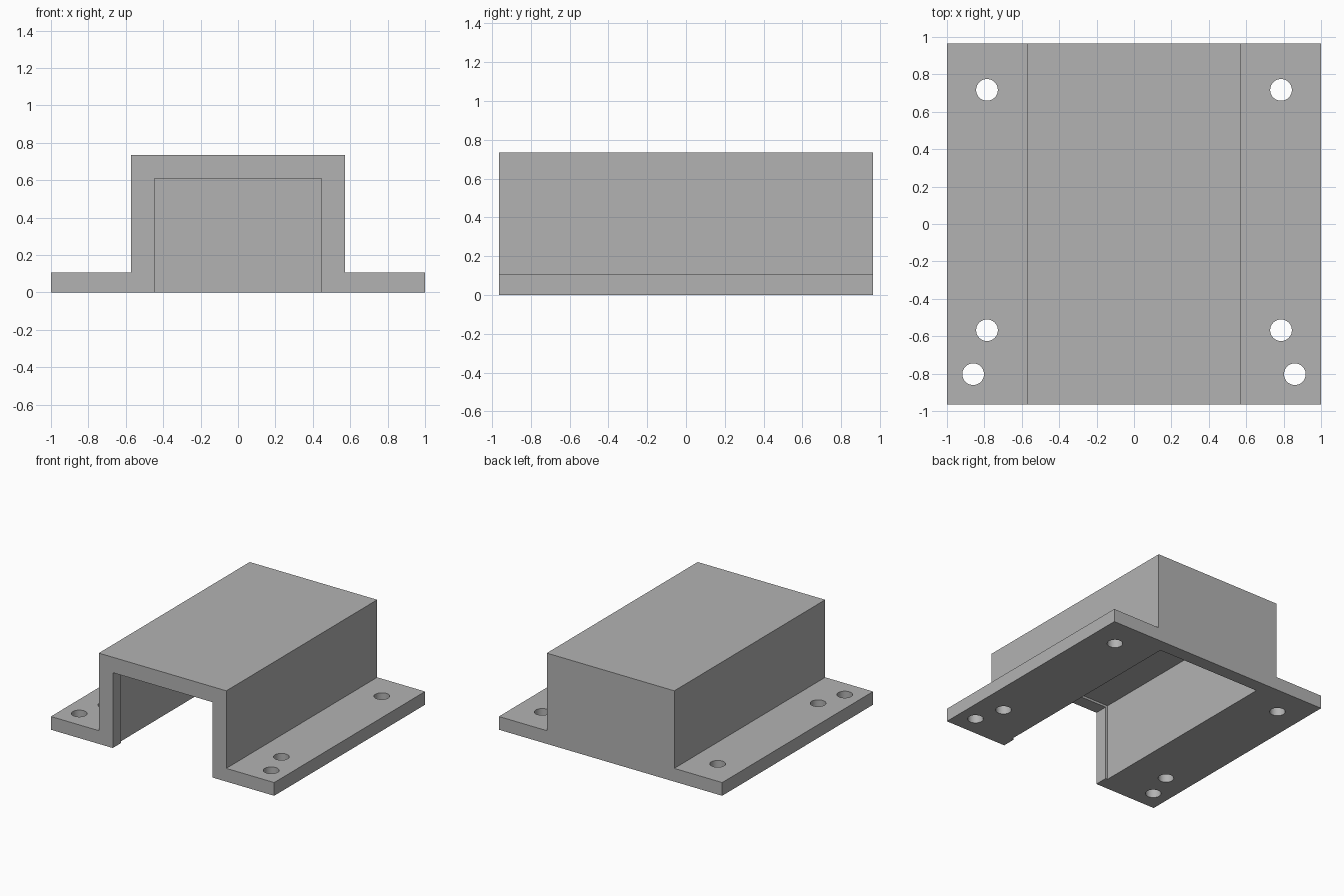
import bpy
import bmesh
from mathutils import Vector

# Remove only the default cube
default = bpy.data.objects.get("Cube")
if default:
    bpy.data.objects.remove(default, do_unlink=True)

HALF_LENGTH = 0.965
WALL = 0.107           # shell, flange and front lip thickness
HEIGHT = 0.735
HOUSING = 0.571        # half width of the raised housing
OPENING = 0.446        # half width of the front mouth

grey = bpy.data.materials.new("plain grey")
grey.use_nodes = True
grey.diffuse_color = (0.45, 0.45, 0.45, 1)
grey.node_tree.nodes["Principled BSDF"].inputs["Base Color"].default_value = (0.45, 0.45, 0.45, 1)


def add_object(name, bm):
    bmesh.ops.recalc_face_normals(bm, faces=bm.faces)
    mesh = bpy.data.meshes.new(name)
    bm.to_mesh(mesh)
    bm.free()
    mesh.materials.append(grey)
    obj = bpy.data.objects.new(name, mesh)
    bpy.context.collection.objects.link(obj)
    return obj


def extrude_profile(name, half_profile, y0, y1):
    """Mirror an x-z half profile and extrude it along y."""
    outline = half_profile + [(-x, z) for x, z in reversed(half_profile)]
    bm = bmesh.new()
    face = bm.faces.new([bm.verts.new((x, y0, z)) for x, z in outline])
    grown = bmesh.ops.extrude_face_region(bm, geom=[face])
    moved = [v for v in grown["geom"] if isinstance(v, bmesh.types.BMVert)]
    bmesh.ops.translate(bm, verts=moved, vec=Vector((0, y1 - y0, 0)))
    return add_object(name, bm)


def cut(target, cutter):
    """Subtract a helper solid and discard it."""
    cutter.hide_render = True
    mod = target.modifiers.new("cut", 'BOOLEAN')
    mod.operation = 'DIFFERENCE'
    mod.solver = 'EXACT'
    mod.object = cutter
    bpy.context.view_layer.objects.active = target
    bpy.ops.object.modifier_apply(modifier=mod.name)
    bpy.data.objects.remove(cutter, do_unlink=True)


# Hat-shaped body with side flanges
body = extrude_profile("mounting_cover", [
    (1, 0), (1, WALL), (HOUSING, WALL), (HOUSING, HEIGHT)], -HALF_LENGTH, HALF_LENGTH)

# Main cavity, open below and closed at the back
inner = HOUSING - WALL
cut(body, extrude_profile("cavity_cutter", [(inner, -0.2), (inner, HEIGHT - WALL)],
                          WALL - HALF_LENGTH, HALF_LENGTH - WALL))

# Slightly narrower mouth, leaving a lip at the front
cut(body, extrude_profile("mouth_cutter", [(OPENING, -0.2), (OPENING, 0.61)],
                          -HALF_LENGTH - 0.2, 0))

# Screw holes through both flanges
for side in (-1, 1):
    for x, y in ((0.786, 0.717), (0.786, -0.568), (0.86, -0.803)):
        bm = bmesh.new()
        bmesh.ops.create_cone(bm, cap_ends=True, segments=40, radius1=0.058,
                              radius2=0.058, depth=0.5)
        bmesh.ops.translate(bm, verts=bm.verts, vec=Vector((side * x, y, 0)))
        cut(body, add_object("hole_cutter", bm))

# Smooth hole walls with crisp edges
bpy.ops.object.select_all(action='DESELECT')
body.select_set(True)
bpy.context.view_layer.objects.active = body
bpy.ops.object.shade_smooth_by_angle()
